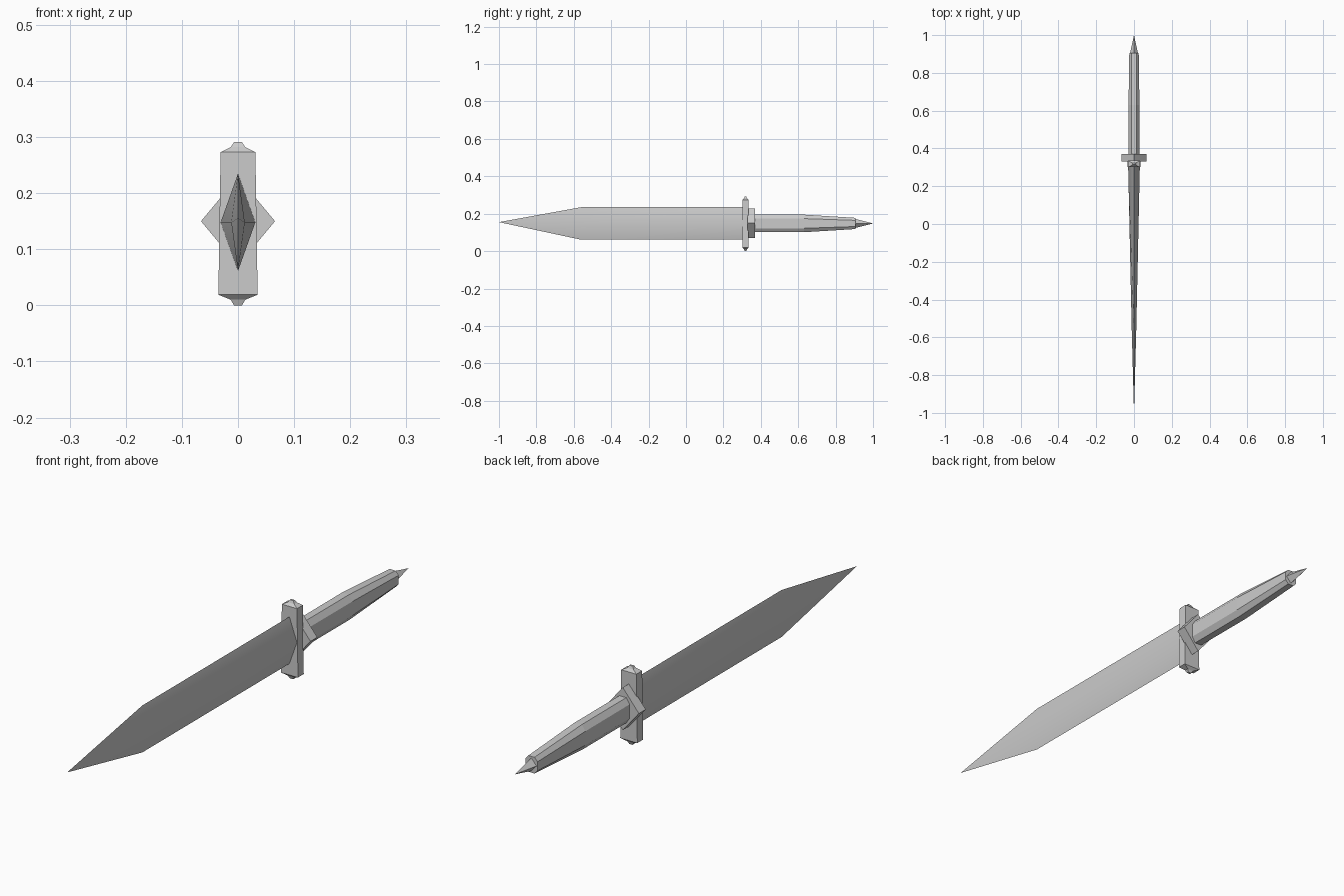
import bpy, bmesh, math
from mathutils import Vector

if "Cube" in bpy.data.objects:
    bpy.data.objects.remove(bpy.data.objects["Cube"])

CZ = 0.148  # height of the weapon's long axis


def loft(name, rings):
    """Skin a list of equal-length point rings; a one-point ring closes to a tip."""
    bm = bmesh.new()
    vs = [[bm.verts.new(Vector(p)) for p in ring] for ring in rings]
    for a, b in zip(vs, vs[1:]):
        n = max(len(a), len(b))
        for i in range(n):
            j = (i + 1) % n
            if len(a) == 1:
                bm.faces.new((a[0], b[i], b[j]))
            elif len(b) == 1:
                bm.faces.new((a[i], a[j], b[0]))
            else:
                bm.faces.new((a[i], a[j], b[j], b[i]))
    for ring in (vs[0], vs[-1]):
        if len(ring) > 2:
            bm.faces.new(ring)
    bmesh.ops.recalc_face_normals(bm, faces=bm.faces)
    me = bpy.data.meshes.new(name)
    bm.to_mesh(me)
    bm.free()
    ob = bpy.data.objects.new(name, me)
    bpy.context.collection.objects.link(ob)
    return ob


def diamond(y, hx, hz, z=CZ):
    return [(hx, y, z), (0, y, z + hz), (-hx, y, z), (0, y, z - hz)]


def octagon(y, hx, hz, z=CZ):
    # flat sides with chamfered corners
    cx, cz = hx * 0.5, hz * 0.55
    return [(hx, y, z - cz), (hx, y, z + cz), (cx, y, z + hz), (-cx, y, z + hz),
            (-hx, y, z + cz), (-hx, y, z - cz), (-cx, y, z - hz), (cx, y, z - hz)]


def slab(z, hx, hy, y=0.318):
    return [(hx, y - hy, z), (hx, y + hy, z), (-hx, y + hy, z), (-hx, y - hy, z)]


# Blade: diamond section thinning to a point, softly shaded over the ridge
blade = loft("blade", [[(0, -1.0, 0.155)],
                       diamond(-0.56, 0.012, 0.087),
                       diamond(0.31, 0.031, 0.087)])
bpy.context.view_layer.objects.active = blade
blade.select_set(True)
bpy.ops.object.shade_smooth_by_angle(angle=math.radians(60))
blade.select_set(False)

# Crossguard: tall bar with concave pyramid caps
loft("crossguard", [slab(0.0, 0.007, 0.004), slab(0.010, 0.013, 0.008),
                    slab(0.019, 0.035, 0.017), slab(0.273, 0.031, 0.017),
                    slab(0.282, 0.013, 0.008), slab(0.291, 0.007, 0.004)])

# Collar: diamond block behind the guard
loft("collar", [diamond(0.330, 0.066, 0.079, 0.15), diamond(0.370, 0.066, 0.079, 0.15)])

# Grip: faceted handle tapering toward the pommel
loft("grip", [octagon(0.36, 0.028, 0.047), octagon(0.63, 0.029, 0.047),
              octagon(0.905, 0.025, 0.030)])

# Pommel spike
loft("pommel_spike", [diamond(0.90, 0.022, 0.025), [(0, 1.0, CZ)]])
